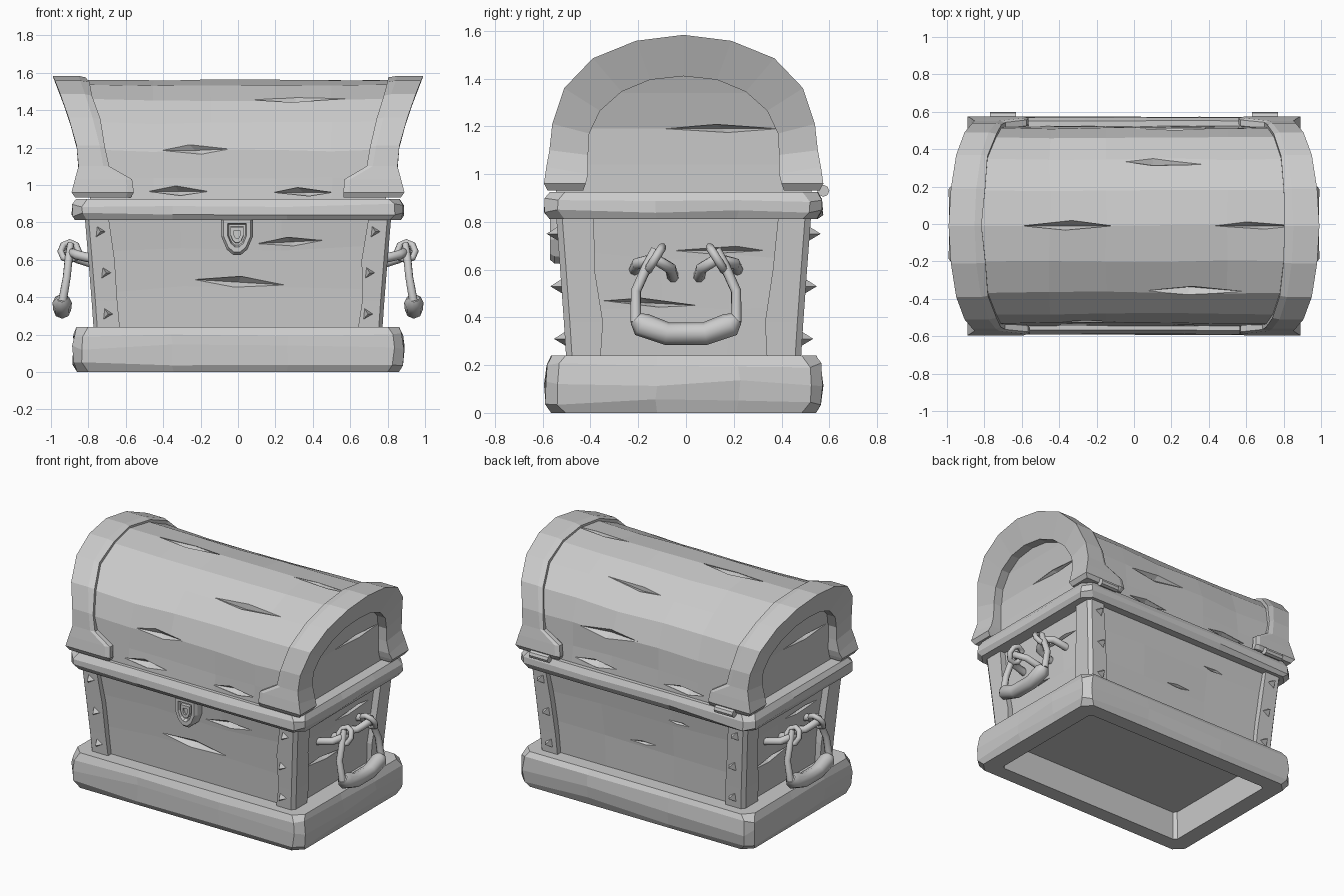
import bpy, bmesh, math, random
from mathutils import Vector

if "Cube" in bpy.data.objects:
    bpy.data.objects.remove(bpy.data.objects["Cube"])
random.seed(4)


def make(name, bm):
    bmesh.ops.recalc_face_normals(bm, faces=bm.faces)
    me = bpy.data.meshes.new(name)
    bm.to_mesh(me)
    bm.free()
    ob = bpy.data.objects.new(name, me)
    bpy.context.collection.objects.link(ob)
    return ob


def loft(name, loops, ring=False, caps=True, strip_caps=False):
    """Skin equal-length closed loops; ring joins the last loop to the first."""
    bm = bmesh.new()
    vs = [[bm.verts.new(p) for p in lp] for lp in loops]
    n = len(vs[0])
    pairs = list(zip(vs, vs[1:])) + ([(vs[-1], vs[0])] if ring else [])
    for a, b in pairs:
        for i in range(n):
            j = (i + 1) % n
            bm.faces.new((a[i], a[j], b[j], b[i]))
    if caps and not ring:
        for lp in (vs[0], vs[-1]):
            if strip_caps:      # horizontal strips across a symmetric profile
                for i in range(n // 2):
                    quad = [lp[i], lp[i + 1], lp[n - 2 - i], lp[n - 1 - i]]
                    quad = list(dict.fromkeys(quad))
                    if len(quad) > 2:
                        bm.faces.new(quad)
            else:
                bm.faces.new(lp)
    return make(name, bm)


def jit(p, a, az=None):
    az = a if az is None else az
    r = random.uniform
    return (p[0] + r(-a, a), p[1] + r(-a, a), p[2] + r(-az, az))


def rect(hx, hy, z, c=.05, a=0.0, az=0.0, cy=-.01):
    half = [(-hx + c, -hy), (-hx * .4, -hy), (hx * .3, -hy), (hx - c, -hy),
            (hx, -hy + c), (hx, -hy * .2), (hx, hy * .4), (hx, hy - c)]
    pts = half + [(-x, -y) for x, y in half]
    return [jit((x, y + cy, z), a, az) for x, y in pts]


def flare(z):
    return .135 * (max(0, z - 1.15) / .43) ** 1.3


def cut_cracks(ob, cracks):
    """Carve diamond-shaped splits: centre, tangent, normal, half length, half height."""
    bm = bmesh.new()
    for c, t, n, a, h in cracks:
        c, t, n = Vector(c), Vector(t).normalized(), Vector(n).normalized()
        u = n.cross(t)
        s = random.uniform(-.3, .3) * a
        loop = [bm.verts.new(c + d) for d in
                (t * a, u * h + t * s, -t * a, -u * h * .8 - t * s)]
        for tip in (n * .06, -n * .04):
            v = bm.verts.new(c + tip)
            for i in range(4):
                bm.faces.new((loop[i], loop[(i + 1) % 4], v))
    cutter = make("crack_cutter", bm)
    cutter.hide_render = True
    m = ob.modifiers.new("cracks", 'BOOLEAN')
    m.operation, m.object, m.solver = 'DIFFERENCE', cutter, 'EXACT'
    dg = bpy.context.evaluated_depsgraph_get()
    me = bpy.data.meshes.new_from_object(ob.evaluated_get(dg))
    ob.modifiers.clear()
    ob.data = me
    bpy.data.objects.remove(cutter)


def tube(name, pts, radii, cyclic=False):
    cu = bpy.data.curves.new(name, 'CURVE')
    cu.dimensions = '3D'
    cu.bevel_depth, cu.bevel_resolution, cu.use_fill_caps = 1, 2, True
    sp = cu.splines.new('POLY')
    sp.points.add(len(pts) - 1)
    for q, p, r in zip(sp.points, pts, radii):
        q.co, q.radius = (*p, 1), r
    sp.use_cyclic_u = cyclic
    ob = bpy.data.objects.new(name, cu)
    bpy.context.collection.objects.link(ob)


# base moulding, hollow underneath
loft("base_moulding", [rect(.74, .45, 0, .02), rect(.86, .555, 0, .06),
     rect(.88, .575, .045, .05, .006, .012), rect(.885, .58, .13, .05, .006, .02),
     rect(.88, .575, .2, .05, .006, .012), rect(.86, .555, .24, .06, .004),
     rect(.72, .43, .24, .02)], ring=True)

# tapered box
body = loft("box_body", [rect(.735, .455, .19, .02), rect(.745, .463, .44, .02, .006, .02),
            rect(.76, .482, .66, .02, .006, .02), rect(.78, .505, .85, .02)])
X, Y = (1, 0, 0), (0, 1, 0)
cracks = []
for s in (1, -1):
    cracks += [((0, -.478 * s, .48), (1, 0, -.06), (0, -s, 0), .25, .035),
               ((.28 * s, -.497 * s, .695), (1, 0, .05), (0, -s, 0), .18, .028),
               ((.767 * s, .15 * s, .68), Y, (s, 0, 0), .2, .018),
               ((.747 * s, -.15 * s, .46), (0, 1, -.05), (s, 0, 0), .2, .02)]
cut_cracks(body, cracks)

# rim under the lid
loft("box_rim", [rect(.72, .45, .82, .02), rect(.87, .56, .812, .06, .003),
     rect(.885, .58, .84, .05, .005, .012), rect(.885, .578, .89, .05, .005, .01),
     rect(.865, .56, .925, .06, .003), rect(.72, .45, .925, .02)], ring=True)

# corner posts and pyramid studs
for sx in (-1, 1):
    for sy in (-1, 1):
        loops = []
        for z, f in ((.2, 0), (.38, .25), (.6, .6), (.84, 1)):
            x, y = .77 + .05 * f, .49 + .045 * f
            w, d = .13 + random.uniform(-.012, .012), .15 + random.uniform(-.015, .015)
            loops.append([(sx * px, sy * py - .01, z) for px, py in
                          ((x - w, y - d), (x, y - d), (x, y - .025), (x - .02, y), (x - w, y))])
        loft("corner_post", loops)
        for z, x in ((.75, .735), (.53, .705), (.31, .695)):
            y = .485 + .045 * (z - .2) / .64
            bm = bmesh.new()
            ring = [bm.verts.new((sx * x + a, sy * y - .01, z + b)) for a, b in
                    ((-.025, -.03), (.028, .0), (-.02, .032))]
            tip = bm.verts.new((sx * x, sy * (y + .05) - .01, z))
            for i in range(3):
                bm.faces.new((ring[i], ring[(i + 1) % 3], tip))
            bm.faces.new(ring)
            make("post_stud", bm)

# barrel lid, its ends flaring outward with height
half = [(.535, .915), (.532, 1.04), (.525, 1.19), (.475, 1.34), (.36, 1.462), (.19, 1.538)]
prof = [(-y, z) for y, z in half] + [(0, 1.562)] + half[::-1]
loops = []
for i, x in enumerate((-.79, -.45, -.15, .2, .5, .79)):
    end = i in (0, 5)
    lp = []
    for y, z in prof:
        px = x + math.copysign(flare(z), x) if end else x
        p = (px, y - .01, z)
        lp.append(p if end or z < .95 else jit((px, y * .99 - .01, z - .005), .006, .01))
    loops.append(lp)
lid = loft("lid_barrel", loops, strip_caps=True)
cracks = [((.3, -.36, 1.46), X, (0, -.6, .8), .28, .035),
          ((-.35, -.01, 1.555), X, (0, 0, 1), .27, .03),
          ((.65, -.01, 1.558), X, (0, 0, 1), .23, .022),
          ((.1, .335, 1.47), (1, -.06, 0), (0, .55, .83), .28, .035)]
for s in (1, -1):
    cracks += [((-.23 * s, -.525 * s - .01, 1.19), (1, 0, .02 * s), (0, -s, .15), .24, .045),
               ((-.32 * s, -.527 * s - .01, .965), X, (0, -s, 0), .17, .03),
               ((.35 * s, -.527 * s - .01, .96), X, (0, -s, 0), .17, .028),
               ((.795 * s, .15 * s, 1.19), Y, (s, 0, 0), .24, .02)]
cut_cracks(lid, cracks)

# arched end bands: outer y, outer z, inner y, inner z, inboard x, outboard x
arch = [(.57, .932, .42, .932, .57, .87), (.585, .96, .41, .96, .56, .89),
        (.575, 1.03, .40, 1.0, .57, .872), (.562, 1.10, .40, 1.08, .69, .853),
        (.55, 1.21, .395, 1.17, .70, .853), (.5, 1.36, .35, 1.265, .70, .853),
        (.38, 1.485, .26, 1.345, .70, .853), (.2, 1.558, .14, 1.395, .70, .853),
        (0, 1.583, 0, 1.41, .70, .855)]
path = [(-a, b, -c, d, e, f) for a, b, c, d, e, f in arch] + arch[-2::-1]
for s in (-1, 1):
    loops = []
    for yo, zo, yi, zi, xi, xo in path:
        jx = random.uniform(-.008, .008)
        fo, fi = flare(zo), flare(zi)
        k = .985
        loops.append([(s * (xi + jx + fo * .8), yo * .93 - .01, zo - .04 * (zo > 1.2)),
                      (s * (xi + jx + fo * .8), yo * k - .01, zo - .008 * (zo > 1.2)),
                      (s * (xi + .03 + fo * .9), yo - .01, zo),
                      (s * (xo + fo), yo - .01, zo),
                      (s * (xo + fi), yi - .01, zi),
                      (s * (.76 + fi), yi - .01, zi)])
    loft("lid_end_band", loops)

# lock plate with keyhole
shield = [(-.085, .1), (.085, .1), (.085, -.01), (.055, -.08), (.02, -.11),
          (-.02, -.11), (-.055, -.08), (-.085, -.01)]


def plate(k, y):
    return [(x * k - .005, y, z * k + .735) for x, z in shield]


loft("lock_plate", [plate(1, -.48), plate(1, -.55), plate(.85, -.57),
                    plate(.6, -.57), plate(.52, -.545)])
loft("keyhole_surround", [plate(.42, -.54), plate(.4, -.566), plate(.2, -.566), plate(.2, -.55)])

# hinges at the back
for x in (-.7, .7):
    bm = bmesh.new()
    bmesh.ops.create_cone(bm, cap_ends=True, segments=8, radius1=.025, radius2=.025, depth=.14)
    for v in bm.verts:
        v.co = (v.co.z + x, v.co.y + .575, v.co.x + .93)
    make("lid_hinge", bm)

# hanging side handles with eyes and staples
for s in (-1, 1):
    rod = [(.895, .13, .685), (.905, .165, .61), (.915, .21, .51), (.938, .21, .38)]
    for t in (-1, 1):
        tube("handle_rod", [(s * x, t * y, z) for x, y, z in rod], [.018, .022, .022, .024])
        tube("handle_eye", [(s * (.9 + .048 * math.cos(a)), t * (.13 - .03 * math.sin(a)),
                             .645 + .048 * math.sin(a))
                            for a in [i * math.pi / 4 for i in range(8)]], [.018] * 8, True)
        tube("handle_staple", [(s * x, t * y, z) for x, y, z in
             ((.75, .215, .6), (.86, .205, .625), (.905, .13, .645),
              (.86, .065, .605), (.75, .055, .57))], [.025] * 5)
    tube("handle_grip", [(s * .94, y, z) for y, z in
         ((-.21, .395), (-.185, .37), (-.08, .332), (.08, .332), (.185, .37), (.21, .395))],
         [.03, .052, .048, .048, .052, .03])
